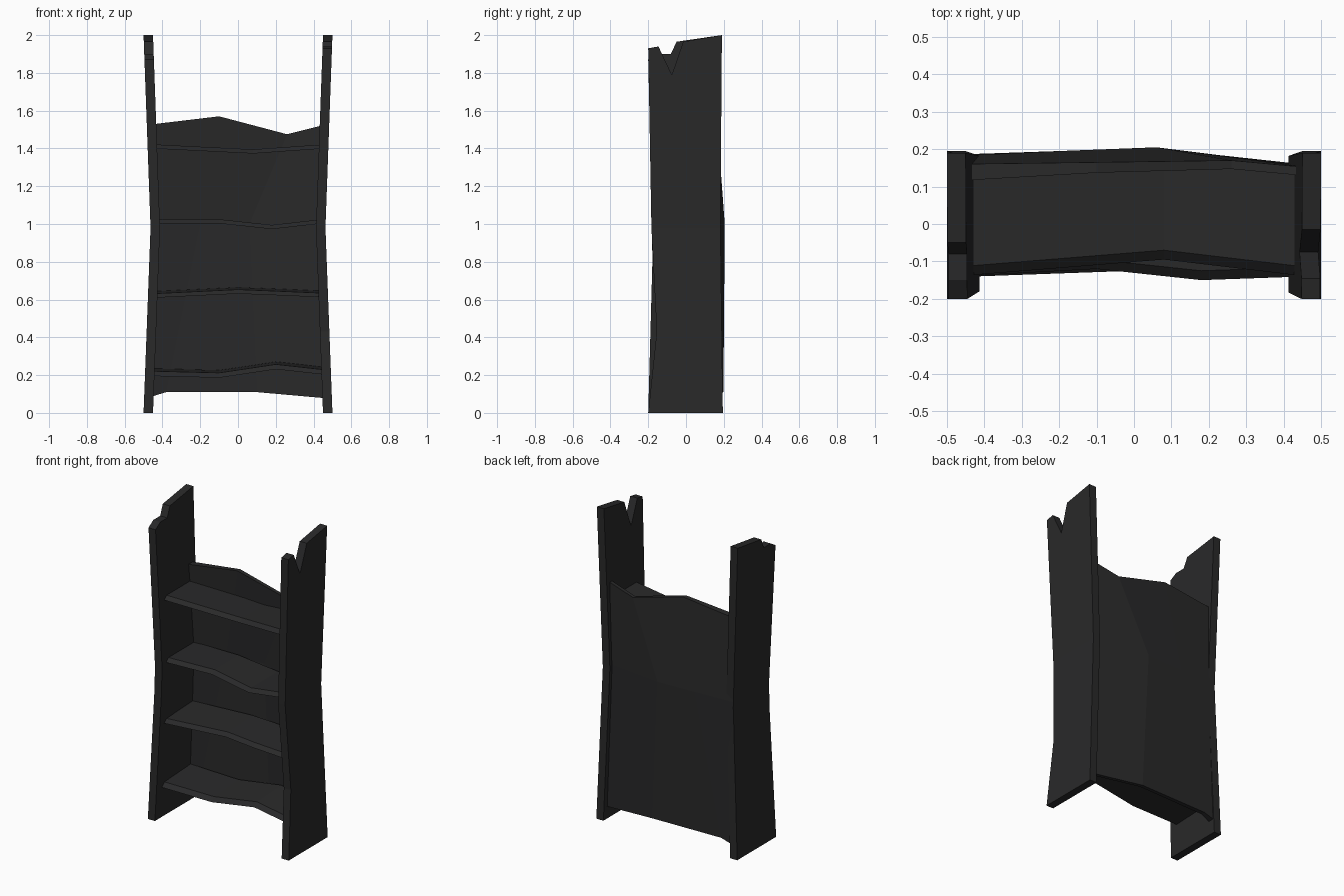
import bpy
import bmesh

cube = bpy.data.objects.get("Cube")
if cube:
    bpy.data.objects.remove(cube, do_unlink=True)

# Single charcoal wood colour
wood = bpy.data.materials.new("charcoal_wood")
wood.use_nodes = True
colour = (0.022, 0.022, 0.0225, 1)
wood.diffuse_color = colour
bsdf = wood.node_tree.nodes["Principled BSDF"]
bsdf.inputs["Base Color"].default_value = colour
bsdf.inputs["Roughness"].default_value = 0.8

WAIST = 0.98


def pinch(z):
    """Inward shift of the side panels at height z."""
    return 0.037 * (z / WAIST if z < WAIST else (2 - z) / (2 - WAIST))


def loft(sections):
    """Bridge equal-length rings of points and cap both ends."""
    bm = bmesh.new()
    rings = [[bm.verts.new(p) for p in ring] for ring in sections]
    for a, b in zip(rings, rings[1:]):
        for i in range(len(a)):
            j = (i + 1) % len(a)
            bm.faces.new((a[i], a[j], b[j], b[i]))
    bm.faces.new(rings[0])
    bm.faces.new(rings[-1])
    return bm


def finish(bm, name):
    bmesh.ops.recalc_face_normals(bm, faces=bm.faces)
    mesh = bpy.data.meshes.new(name)
    bm.to_mesh(mesh)
    bm.free()
    mesh.materials.append(wood)
    obj = bpy.data.objects.new(name, mesh)
    bpy.context.collection.objects.link(obj)


def side_panel(name, side, front_edge, notch):
    """Upright plank, broken at the top and pinched inward at the waist."""
    back_edge = [(0.19, 2.0), (0.182, WAIST), (0.195, 0)]
    outline = front_edge + notch + back_edge
    bm = loft([[(side * x, y, z) for y, z in outline] for x in (0.45, 0.5)])
    bmesh.ops.bisect_plane(bm, geom=bm.verts[:] + bm.edges[:] + bm.faces[:],
                           plane_co=(0, 0, WAIST), plane_no=(0, 0, 1))
    for v in bm.verts:
        v.co.x -= side * pinch(v.co.z)
    finish(bm, name)


side_panel("left_side_panel", 1,
           [(-0.2, 0), (-0.155, 0.43), (-0.183, WAIST), (-0.2, 1.93)],
           [(-0.146, 1.94), (-0.075, 1.79), (-0.015, 1.965)])
side_panel("right_side_panel", -1,
           [(-0.2, 0), (-0.178, 0.8), (-0.18, WAIST), (-0.2, 1.87)],
           [(-0.15, 1.9), (-0.11, 1.9), (-0.08, 1.9), (-0.05, 1.965)])

# Warped back board: (x, back depth, z) at bottom, waist and top, then thickness
columns = [
    ((-0.495, 0.185, 0.075), (-0.462, 0.183, 1.0), (-0.478, 0.16, 1.525), 0.045),
    ((-0.38, 0.188, 0.11), (-0.2, 0.195, 1.0), (-0.1, 0.165, 1.57), 0.028),
    ((0.1, 0.198, 0.11), (0.06, 0.205, 1.0), (0.26, 0.17, 1.475), 0.023),
    ((0.495, 0.155, 0.075), (0.462, 0.155, 1.0), (0.478, 0.15, 1.53), 0.023),
]
rings = []
for *back, thick in columns:
    front = [(x, y - thick, z) for x, y, z in reversed(back)]
    rings.append(back + front)
finish(loft(rings), "back_board")


def shelf(name, points, thickness, rise):
    """Bent shelf with a slanted lip, let into the panels at both ends."""
    reach = 0.498 - pinch(points[0][2])
    ends = [(-reach, *points[0][1:])], [(reach, *points[-1][1:])]
    front = ends[0] + points[1:-1] + ends[1]
    finish(loft([[(x, y, z), (x, 0.15, z + rise),
                  (x, 0.15, z + rise - thickness), (x, y - 0.025, z - thickness)]
                 for x, y, z in front]), name)


# Four crooked shelves, top to bottom
shelf("top_shelf", [(-0.45, -0.115, 1.423), (0.08, -0.07, 1.395),
                    (0.45, -0.117, 1.423)], 0.022, 0)
shelf("upper_middle_shelf", [(-0.43, -0.115, 1.025), (-0.1, -0.095, 1.025),
                             (0.18, -0.125, 0.995), (0.43, -0.115, 1.027)], 0.022, 0)
shelf("lower_middle_shelf", [(-0.44, -0.117, 0.63), (0, -0.1, 0.653),
                             (0.2, -0.115, 0.645), (0.44, -0.117, 0.633)], 0.022, 0.012)
shelf("bottom_shelf", [(-0.45, -0.117, 0.222), (-0.1, -0.1, 0.212),
                       (0.2, -0.095, 0.257), (0.45, -0.12, 0.225)], 0.026, 0.014)
